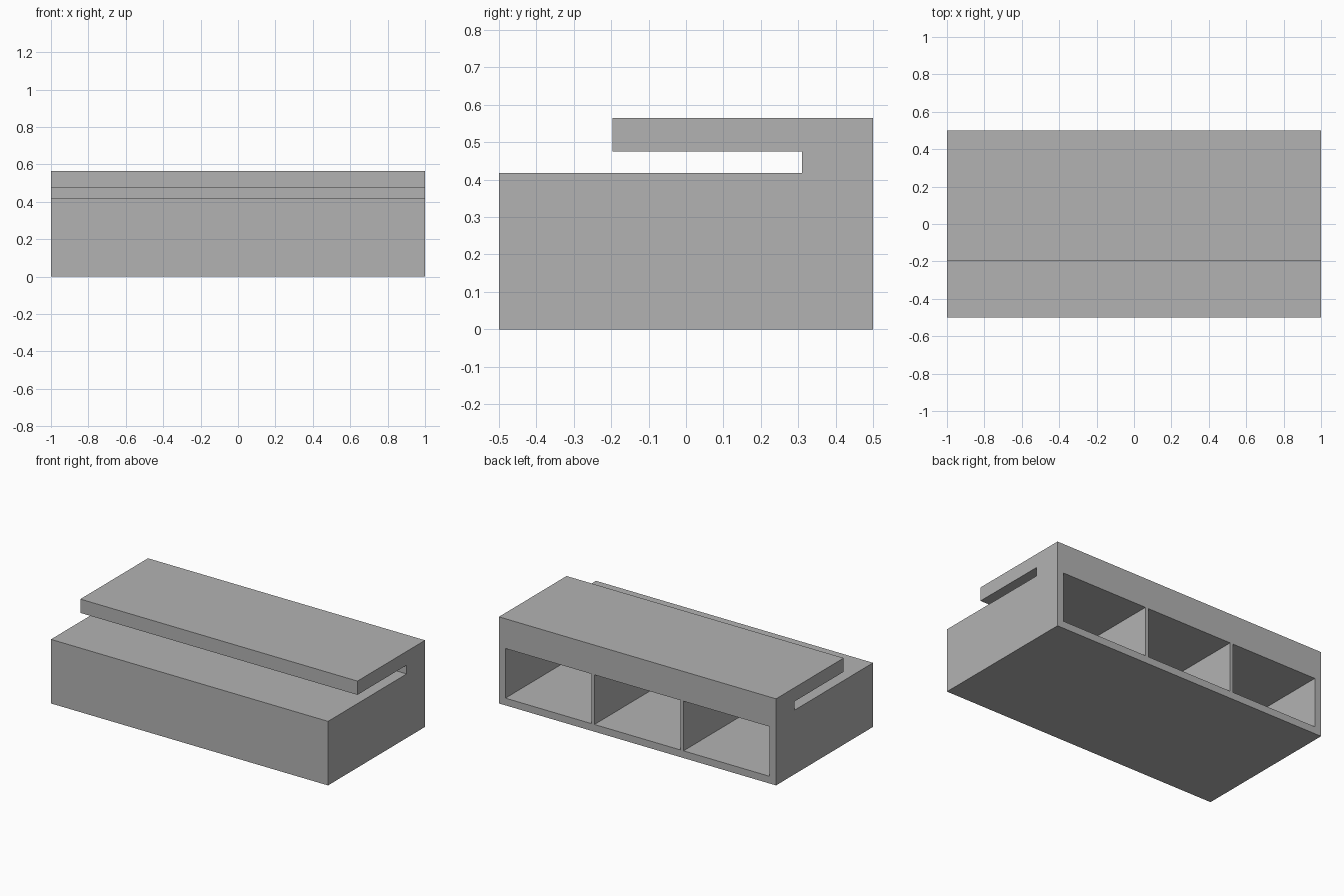
import bpy
import bmesh

cube = bpy.data.objects.get("Cube")
if cube:
    bpy.data.objects.remove(cube, do_unlink=True)

# Overall sizes
HALF_X, HALF_Y = 1.0, 0.5
WALL = 0.047
BODY_TOP, SHELF_BOTTOM, SHELF_TOP = 0.418, 0.475, 0.565
SHELF_FRONT, SPINE_FRONT = -0.197, 0.31
DIVIDER = 0.022

grey = bpy.data.materials.new("plain grey")
grey.use_nodes = True
grey.diffuse_color = (0.45, 0.45, 0.45, 1)
grey.node_tree.nodes["Principled BSDF"].inputs["Base Color"].default_value = grey.diffuse_color


def extrude_profile(name, profile, x0, x1):
    """Solid made by sweeping a (y, z) outline from x0 to x1."""
    bm = bmesh.new()
    face = bm.faces.new([bm.verts.new((x0, y, z)) for y, z in profile])
    swept = bmesh.ops.extrude_face_region(bm, geom=[face])["geom"]
    verts = [g for g in swept if isinstance(g, bmesh.types.BMVert)]
    bmesh.ops.translate(bm, verts=verts, vec=(x1 - x0, 0, 0))
    bmesh.ops.recalc_face_normals(bm, faces=bm.faces)
    mesh = bpy.data.meshes.new(name)
    bm.to_mesh(mesh)
    bm.free()
    mesh.materials.append(grey)
    obj = bpy.data.objects.new(name, mesh)
    bpy.context.collection.objects.link(obj)
    return obj


# Cabinet body with the spine and overhanging upper shelf
cabinet = extrude_profile("cabinet_with_shelf", [
    (-HALF_Y, 0), (HALF_Y, 0), (HALF_Y, SHELF_TOP), (SHELF_FRONT, SHELF_TOP),
    (SHELF_FRONT, SHELF_BOTTOM), (SPINE_FRONT, SHELF_BOTTOM),
    (SPINE_FRONT, BODY_TOP), (-HALF_Y, BODY_TOP)], -HALF_X, HALF_X)

# Three compartments open at the back
width = (2 * (HALF_X - WALL) - 2 * DIVIDER) / 3
front, back = -HALF_Y + WALL, HALF_Y + WALL
low, high = WALL, BODY_TOP - WALL
bpy.context.view_layer.objects.active = cabinet
for i in range(3):
    x0 = -HALF_X + WALL + i * (width + DIVIDER)
    cutter = extrude_profile("compartment_cutter", [
        (front, low), (back, low), (back, high), (front, high)], x0, x0 + width)
    cutter.hide_render = True
    cut = cabinet.modifiers.new("compartment", "BOOLEAN")
    cut.operation = "DIFFERENCE"
    cut.solver = "EXACT"
    cut.object = cutter
    bpy.ops.object.modifier_apply(modifier=cut.name)
    bpy.data.objects.remove(cutter, do_unlink=True)
